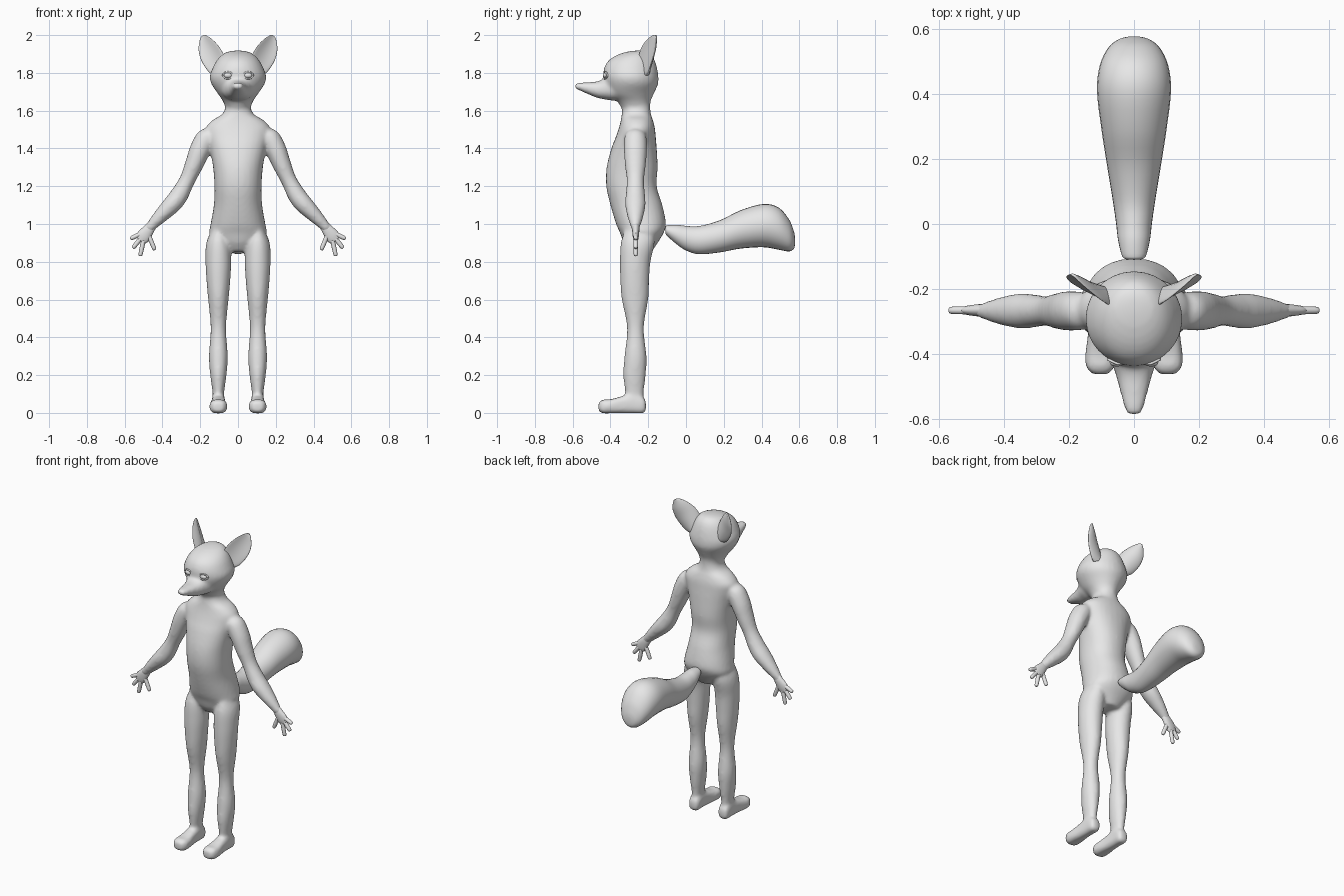
import bpy, bmesh
from math import sin, cos, pi, copysign
from mathutils import Vector

old = bpy.data.objects.get("Cube")
if old:
    bpy.data.objects.remove(old, do_unlink=True)

# Single clay colour
clay = bpy.data.materials.new("light_grey")
clay.use_nodes = True
grey = (0.8, 0.8, 0.8, 1.0)
clay.diffuse_color = grey
for node in clay.node_tree.nodes:
    if node.type == "BSDF_PRINCIPLED":
        node.inputs["Base Color"].default_value = grey

X, Y, Z = Vector((1, 0, 0)), Vector((0, 1, 0)), Vector((0, 0, 1))


def smooth_stations(stations, steps):
    """Catmull-Rom interpolation through all station values."""
    pts = [stations[0]] + list(stations) + [stations[-1]]
    out = []
    for a, b, c, d in zip(pts, pts[1:], pts[2:], pts[3:]):
        for k in range(steps):
            t = k / steps
            out.append([q + (r - p) * t / 2
                        + (2 * p - 5 * q + 4 * r - s) * t * t / 2
                        + (3 * q - p - 3 * r + s) * t ** 3 / 2
                        for p, q, r, s in zip(a, b, c, d)])
    out.append(list(stations[-1]))
    return out


def loft(bm, stations, u, v, sides=28, steps=5, power=2.0, cup=0.0):
    """Skin rounded sections (x, y, z, radius_u, radius_v) into a closed tube."""
    rings = []
    for x, y, z, ru, rv in smooth_stations(stations, steps):
        ru, rv = max(ru, 0.002), max(rv, 0.002)
        ring = []
        for i in range(sides):
            c, s = cos(2 * pi * i / sides), sin(2 * pi * i / sides)
            c = copysign(abs(c) ** (2 / power), c)
            s = copysign(abs(s) ** (2 / power), s)
            co = Vector((x, y, z)) + u * ru * c + v * (rv * s + cup * ru * c * c)
            ring.append(bm.verts.new(co))
        rings.append(ring)
    for a, b in zip(rings, rings[1:]):
        for i in range(sides):
            j = (i + 1) % sides
            bm.faces.new((a[i], a[j], b[j], b[i]))
    bm.faces.new(rings[0])
    bm.faces.new(rings[-1])


def upright(bm, rows, x=0.0, **options):
    """Rows of (height, front, back, half width)."""
    loft(bm, [(x, (f + b) / 2, z, w, (b - f) / 2) for z, f, b, w in rows], X, Y, **options)


def lengthwise(bm, rows, x=0.0, **options):
    """Rows of (depth, bottom, top, half width)."""
    loft(bm, [(x, y, (lo + hi) / 2, w, (hi - lo) / 2) for y, lo, hi, w in rows], X, Z, **options)


def finish(name, bm):
    bmesh.ops.recalc_face_normals(bm, faces=bm.faces)
    for face in bm.faces:
        face.smooth = True
    mesh = bpy.data.meshes.new(name)
    bm.to_mesh(mesh)
    bm.free()
    mesh.materials.append(clay)
    obj = bpy.data.objects.new(name, mesh)
    bpy.context.collection.objects.link(obj)
    return obj


# Torso with neck, belly and rump
body = bmesh.new()
upright(body, [
    (1.68, -.33, -.19, .06), (1.62, -.335, -.19, .066), (1.58, -.34, -.185, .085),
    (1.55, -.345, -.175, .135), (1.51, -.355, -.165, .17), (1.46, -.372, -.16, .165),
    (1.4, -.395, -.155, .15), (1.3, -.42, -.15, .132), (1.2, -.422, -.155, .125),
    (1.1, -.4, -.125, .128), (1.0, -.37, -.106, .145), (.95, -.348, -.12, .15),
    (.9, -.33, -.15, .11), (.855, -.3, -.18, .06)], power=2.2)

# Skull
upright(body, [
    (1.6, -.335, -.19, .06), (1.65, -.365, -.187, .08), (1.69, -.415, -.17, .107),
    (1.74, -.432, -.148, .14), (1.78, -.438, -.146, .15), (1.82, -.435, -.152, .137),
    (1.86, -.415, -.163, .117), (1.89, -.375, -.178, .092), (1.91, -.32, -.2, .06),
    (1.918, -.27, -.225, .02)])

# Snout
lengthwise(body, [
    (-.33, 1.66, 1.79, .09), (-.38, 1.653, 1.785, .086), (-.43, 1.66, 1.77, .068),
    (-.47, 1.668, 1.755, .055), (-.52, 1.688, 1.75, .042), (-.565, 1.708, 1.748, .03),
    (-.588, 1.716, 1.744, .02)], power=2.3)

# Legs, feet and arms
for side in (1, -1):
    upright(body, [
        (.98, -.32, -.17, .03), (.9, -.345, -.166, .064), (.8, -.35, -.188, .068),
        (.7, -.348, -.195, .063), (.6, -.34, -.2, .054), (.45, -.312, -.223, .041),
        (.3, -.326, -.209, .05), (.2, -.332, -.213, .043), (.1, -.322, -.224, .03),
        (.03, -.32, -.22, .03)], x=.104 * side)
    lengthwise(body, [
        (-.212, .012, .06, .022), (-.23, -.002, .085, .034), (-.28, -.002, .105, .035),
        (-.34, -.002, .088, .038), (-.4, -.002, .072, .046), (-.44, -.002, .07, .044),
        (-.463, .01, .056, .024)], x=.104 * side, power=3)
    arm = [(.1, 1.49, .03, .03), (.155, 1.468, .056, .054), (.2, 1.395, .061, .056),
           (.235, 1.31, .055, .049), (.27, 1.23, .046, .042), (.31, 1.155, .051, .048),
           (.352, 1.1, .054, .049), (.41, 1.04, .042, .039), (.458, .99, .026, .028),
           (.48, .965, .016, .026)]
    loft(body, [(x * side, -.268, z, a, b) for x, z, a, b in arm],
         Y, Vector((.86 * side, 0, .51)))

# Blend the overlapping parts into one skin
skin = finish("body", body)
blend = skin.modifiers.new("blend", "REMESH")
blend.mode = "VOXEL"
blend.voxel_size = 0.01
blend.use_smooth_shade = True
soften = skin.modifiers.new("soften", "SMOOTH")
soften.factor = 0.5
soften.iterations = 7

# Bushy tail
tail = bmesh.new()
lengthwise(tail, [
    (-.108, .95, .985, .022), (-.1, .937, .993, .036), (-.05, .893, .996, .049),
    (0, .86, .99, .055), (.07, .84, .989, .065), (.18, .85, 1.02, .083),
    (.29, .87, 1.073, .1), (.41, .877, 1.106, .114), (.49, .864, 1.087, .105),
    (.545, .855, 1.025, .078), (.57, .868, .965, .045), (.577, .89, .93, .018)], steps=4)
finish("tail", tail)

for side, label in ((1, "left"), (-1, "right")):
    # Cupped ear
    ear = bmesh.new()
    loft(ear, [(x * side, y, z, w, t) for x, y, z, w, t in [
        (.088, -.215, 1.81, .045, .022), (.103, -.208, 1.843, .063, .018),
        (.136, -.19, 1.9, .066, .012), (.164, -.172, 1.948, .051, .009),
        (.181, -.162, 1.983, .026, .006), (.187, -.157, 1.996, .009, .004)]],
        Vector((.72 * side, .42, -.55)), Vector((.5 * side, -.86, 0)), cup=.3)
    finish(label + "_ear", ear)

    # Palm and spread fingers
    hand = bmesh.new()
    loft(hand, [(x * side, -.266, z, t, w) for x, z, t, w in [
        (.45, 1.0, .018, .024), (.475, .968, .019, .031), (.5, .935, .016, .037),
        (.515, .912, .011, .028)]], Y, Vector((.8 * side, 0, .6)), sides=16)
    for (x0, z0), (x1, z1) in [((.5, .955), (.57, .922)), ((.51, .93), (.557, .872)),
                               ((.5, .915), (.518, .83)), ((.475, .945), (.44, .862))]:
        start, end = Vector((x0 * side, -.266, z0)), Vector((x1 * side, -.266, z1))
        across = (end - start).cross(Y).normalized()
        loft(hand, [(*start.lerp(end, t), r, r) for t, r in
                    [(0, .012), (.5, .012), (.92, .0105), (1, .004)]],
             Y, across, sides=12, steps=4)
    finish(label + "_hand", hand)

    # Eyeball with a raised almond lid around it
    eye = bmesh.new()
    bmesh.ops.create_uvsphere(eye, u_segments=20, v_segments=12, radius=1)
    for vert in eye.verts:
        p = vert.co
        vert.co = (.053 * side + p.x * .022, -.427 + p.y * .012, 1.787 + p.z * .014)
    finish(label + "_eye", eye)
    lid = bmesh.new()
    rings = []
    for i in range(24):
        a = 2 * pi * i / 24
        across, rise = .026 * cos(a), .017 * sin(a)
        middle = Vector(((.053 + across) * side, -.43 + .5 * max(across, 0), 1.787 + rise))
        out = Vector((cos(a) * side, 0, sin(a)))
        rings.append([lid.verts.new(middle + .005 * (out * cos(b) + Y * sin(b)))
                      for b in (k * pi / 4 for k in range(8))])
    for a, b in zip(rings, rings[1:] + rings[:1]):
        for k in range(8):
            m = (k + 1) % 8
            lid.faces.new((a[k], a[m], b[m], b[k]))
    finish(label + "_eyelid", lid)
